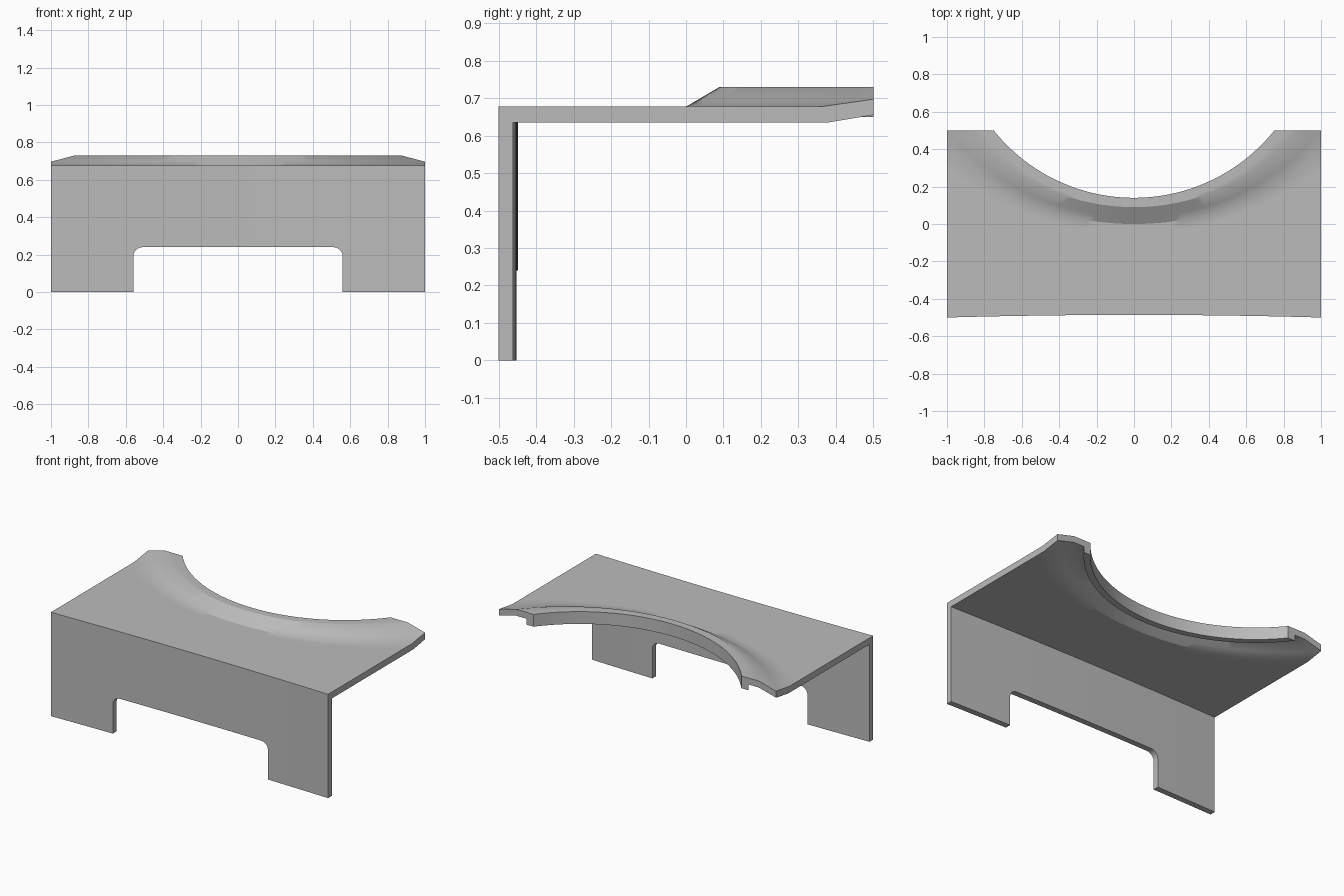
import bpy, bmesh, math

cube = bpy.data.objects.get("Cube")
if cube:
    bpy.data.objects.remove(cube, do_unlink=True)

grey = bpy.data.materials.new("plain grey")
grey.use_nodes = True
colour = (0.5, 0.5, 0.5, 1)
grey.diffuse_color = colour
grey.node_tree.nodes["Principled BSDF"].inputs["Base Color"].default_value = colour


def arc_y(x, half, mid_y, end_y):
    """Height of a circular arc through (0, mid_y) and (+-half, end_y)."""
    sag = end_y - mid_y
    radius = (half * half + sag * sag) / (2 * sag)
    return mid_y + radius - math.copysign(math.sqrt(radius * radius - x * x), radius)


def finish(name, bm, angle):
    bmesh.ops.remove_doubles(bm, verts=bm.verts, dist=1e-5)
    bmesh.ops.recalc_face_normals(bm, faces=bm.faces)
    mesh = bpy.data.meshes.new(name)
    bm.to_mesh(mesh)
    bm.free()
    obj = bpy.data.objects.new(name, mesh)
    bpy.context.collection.objects.link(obj)
    mesh.materials.append(grey)
    bpy.ops.object.select_all(action='DESELECT')
    obj.select_set(True)
    bpy.context.view_layer.objects.active = obj
    bpy.ops.object.shade_smooth_by_angle(angle=math.radians(angle))
    return obj


FRONT_MID, FRONT_END = -0.486, -0.5
PLATE_TOP, PLATE_LOW = 0.677, 0.635
RIM_TOP, RIM_LOW, LIP_LOW = 0.73, 0.688, 0.65

# Top plate: arcs (half width, y in the middle, y at the ends, z) lofted across x
top_rows = [
    (1, FRONT_MID, FRONT_END, PLATE_TOP),
    (1, -0.05, 0.29, PLATE_TOP),
    (1, 0.0, 0.36, PLATE_TOP),
    (1, 0.034, 0.5, 0.697),
    (0.875, 0.09, 0.5, RIM_TOP),
    (0.8, 0.10, 0.5, RIM_TOP),
    (0.75, 0.14, 0.5, RIM_TOP),
]
low_rows = [
    (1, FRONT_MID, FRONT_END, PLATE_LOW),
    (1, -0.03, 0.31, PLATE_LOW),
    (1, 0.02, 0.38, PLATE_LOW),
    (1, 0.05, 0.5, 0.655),
    (0.875, 0.095, 0.5, RIM_LOW),
    (0.8, 0.10, 0.5, RIM_LOW),
    (0.8, 0.10, 0.5, LIP_LOW),
    (0.75, 0.14, 0.5, LIP_LOW),
]
section = top_rows + low_rows[::-1]
COLUMNS = 48
bm = bmesh.new()
loops = []
for i in range(COLUMNS + 1):
    u = 2 * i / COLUMNS - 1
    loops.append([bm.verts.new((h * u, arc_y(h * u, h, mid, end), z))
                  for h, mid, end, z in section])
for a, b in zip(loops, loops[1:]):
    for j in range(len(section)):
        k = (j + 1) % len(section)
        bm.faces.new((a[j], a[k], b[k], b[j]))
# End faces: thin quads along the edge, then the hanging lip
for loop in (loops[0], loops[-1]):
    top, low = loop[:len(top_rows)], loop[len(top_rows):][::-1]
    for j in range(5):
        bm.faces.new((top[j], top[j + 1], low[j + 1], low[j]))
    bm.faces.new((top[5], top[6], low[7], low[6], low[5]))
finish("top_plate", bm, 28)

# Front panel: gently bowed wall with a round-cornered opening at the bottom
OPEN_HALF, OPEN_TOP, FILLET, THICK = 0.56, 0.24, 0.05, 0.038
half_profile = [(1 - (1 - OPEN_HALF) * i / 8, 0) for i in range(9)]
for i in range(9):
    a = math.pi / 2 * i / 8
    half_profile.append((OPEN_HALF - FILLET + FILLET * math.cos(a),
                         OPEN_TOP - FILLET + FILLET * math.sin(a)))
half_profile += [((OPEN_HALF - FILLET) * (1 - i / 10), OPEN_TOP) for i in range(1, 11)]
profile = half_profile + [(-x, z) for x, z in half_profile[-2::-1]]

bm = bmesh.new()
stations = []
for x, z in profile:
    y = arc_y(x, 1, FRONT_MID, FRONT_END)
    stations.append([bm.verts.new(p) for p in (
        (x, y, PLATE_LOW), (x, y, z), (x, y + THICK, z), (x, y + THICK, PLATE_LOW))])
for a, b in zip(stations, stations[1:]):
    bm.faces.new((a[1], a[2], b[2], b[1]))
    if abs(a[0].co.x - b[0].co.x) > 1e-6:
        for j, k in ((0, 1), (2, 3), (3, 0)):
            bm.faces.new((a[j], a[k], b[k], b[j]))
for s in (stations[0], stations[-1]):
    bm.faces.new(s)
finish("front_panel", bm, 30)
